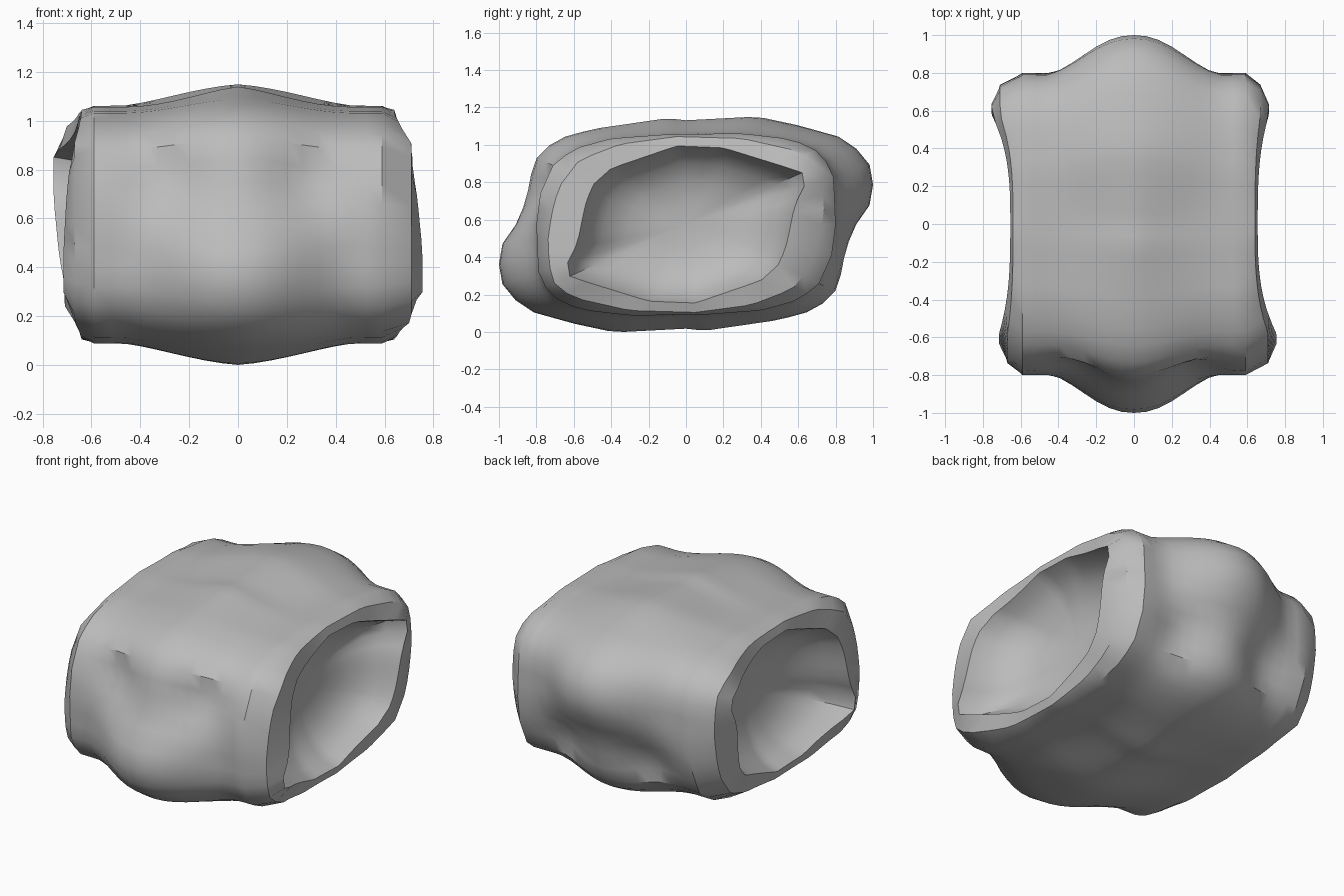
import bpy, bmesh, math
from math import cos, sin, pi, exp

cube = bpy.data.objects.get("Cube")
if cube:
    bpy.data.objects.remove(cube, do_unlink=True)

SEGS = 60
CZ = 0.577   # height of the body axis, which runs along x
HALF = 0.59  # half width of the outer skin

# Half profiles (y, height from axis); the other half is a half turn
MID = [(-1, -.29), (-1, -.13), (-.91, 0), (-.86, .12), (-.83, .27), (-.79, .38),
       (-.68, .46), (-.5, .51), (-.1, .568), (0, .557), (.38, .577), (.6, .53),
       (.85, .46), (.95, .37)]
EDGE = [(-.79, -.25), (-.80, 0), (-.78, .17), (-.71, .32), (-.6, .405), (-.4, .46),
        (-.1, .482), (.3, .487), (.57, .455), (.73, .38)]
CREST = [(-.72, -.30), (-.74, -.1), (-.72, .05), (-.68, .2), (-.57, .345),
         (-.35, .43), (-.05, .47), (.3, .46), (.61, .39)]
INNER = [(-.64, -.22), (-.58, -.1), (-.54, .1), (-.5, .21), (-.4, .3),
         (-.05, .42), (.2, .41), (.62, .28)]


def radius(profile, a):
    """Distance from the axis to the profile along angle a."""
    pts = profile + [(-y, -h) for y, h in profile]
    dy, dh = cos(a), sin(a)
    best = 0
    for (y0, h0), (y1, h1) in zip(pts, pts[1:] + pts[:1]):
        ey, eh = y1 - y0, h1 - h0
        det = dy * eh - dh * ey
        if abs(det) < 1e-9:
            continue
        r = (y0 * eh - h0 * ey) / det
        u = (y0 * dh - h0 * dy) / det
        if r > 0 and -1e-6 <= u <= 1 + 1e-6:
            best = max(best, r)
    return best


ANGLES = [2 * pi * i / SEGS for i in range(SEGS)]
R_MID, R_EDGE, R_CREST, R_INNER = (
    [radius(p, a) for a in ANGLES] for p in (MID, EDGE, CREST, INNER))


def point(x, r, a):
    return (x, r * cos(a), CZ + r * sin(a))


def body_ring(x):
    """Outer skin, with hollows beside the centre line at front and back."""
    u = min(1, abs(x) / HALF / .8)
    ends = (u * u * (3 - 2 * u)) ** 1.25
    flat = sin(pi / 2 * u) ** 1.3
    ring = []
    for i, a in enumerate(ANGLES):
        w = cos(a) ** 2
        full = 1 - .4 * max(0, sin(2 * a)) ** 2 * (1 - u * u)  # fuller corners
        t = (ends * w + flat * (1 - w)) * full
        r = R_MID[i] + (R_EDGE[i] - R_MID[i]) * t
        y, h = r * cos(a), r * sin(a)
        k = 1 if y < 0 else -1  # hollow is high at front, low at back
        r -= .07 * w * exp(-((abs(x) - .28) / .16) ** 2 - ((k * h - .2) / .13) ** 2)
        ring.append(point(x, r, a))
    return ring


def side_ring(s, radii, x_top, x_end, scale=1):
    """Ring around an end hollow, flared out towards front and back."""
    ring = []
    for i, a in enumerate(ANGLES):
        r = radii[i] * scale
        w = min(1, abs(r * cos(a)) / (.58 * scale)) ** 3
        tip = .02 * w * scale * (1 if s * cos(a) < 0 else -1)
        ring.append(point(s * (x_top + (x_end - x_top) * w + tip), r, a))
    return ring


def end_rings(s):
    """Crest, inner lip, then the bowl down to its floor."""
    return [side_ring(s, R_CREST, .64, .69),
            side_ring(s, R_INNER, .655, .735),
            side_ring(s, R_INNER, .575, .62, .93),
            side_ring(s, R_INNER, .50, .52, .78),
            side_ring(s, R_INNER, .445, .45, .54),
            side_ring(s, R_INNER, .425, .425, .27)]


stations = [HALF * (i / 9 - 1) for i in range(19)]
rings = end_rings(-1)[::-1] + [body_ring(x) for x in stations] + end_rings(1)

bm = bmesh.new()
loops = [[bm.verts.new(p) for p in ring] for ring in rings]
for A, B in zip(loops, loops[1:]):
    for i in range(SEGS):
        j = (i + 1) % SEGS
        bm.faces.new((A[i], A[j], B[j], B[i]))
for loop, x in ((loops[0], -.42), (loops[-1], .42)):
    c = bm.verts.new((x, 0, CZ))
    for i in range(SEGS):
        bm.faces.new((loop[i], loop[(i + 1) % SEGS], c))
bmesh.ops.recalc_face_normals(bm, faces=bm.faces)

# Settle on the ground
low = min(v.co.z for v in bm.verts)
for v in bm.verts:
    v.co.z -= low

mesh = bpy.data.meshes.new("bone_body")
bm.to_mesh(mesh)
bm.free()
body = bpy.data.objects.new("bone_body", mesh)
bpy.context.collection.objects.link(body)

# Single grey material
grey = bpy.data.materials.new("stone_grey")
grey.use_nodes = True
grey.diffuse_color = (.5, .5, .5, 1)
bsdf = next(n for n in grey.node_tree.nodes if n.type == 'BSDF_PRINCIPLED')
bsdf.inputs["Base Color"].default_value = (.5, .5, .5, 1)
mesh.materials.append(grey)

bpy.ops.object.select_all(action='DESELECT')
body.select_set(True)
bpy.context.view_layer.objects.active = body
bpy.ops.object.shade_smooth_by_angle(angle=math.radians(35))
